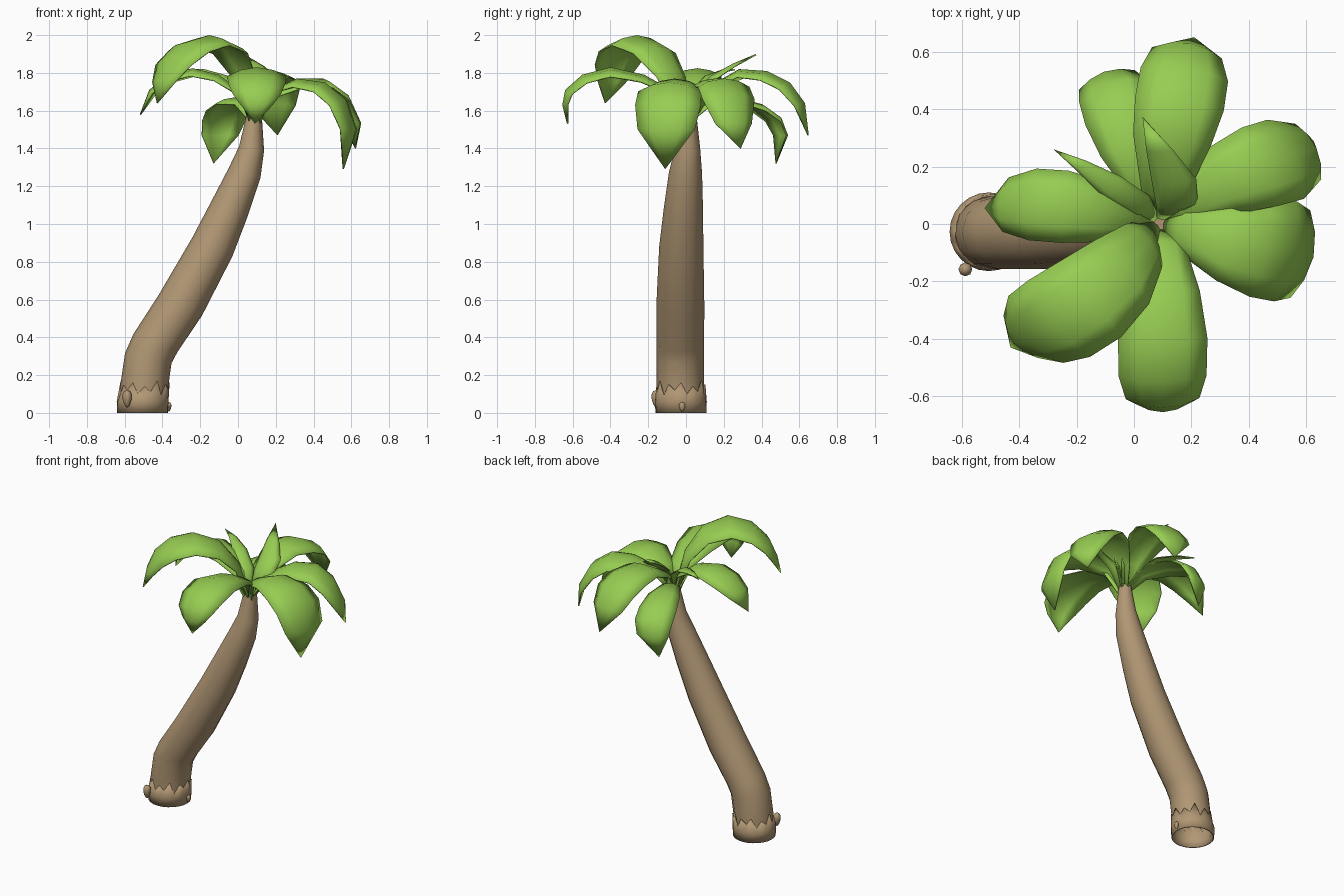
import bpy, bmesh, math
from mathutils import Vector, Matrix

if "Cube" in bpy.data.objects:
    bpy.data.objects.remove(bpy.data.objects["Cube"])


def material(name, rgb):
    m = bpy.data.materials.new(name)
    m.diffuse_color = (*rgb, 1)
    m.use_nodes = True
    m.node_tree.nodes["Principled BSDF"].inputs["Base Color"].default_value = m.diffuse_color
    return m


BARK = material("bark", (0.44, 0.31, 0.175))
GREEN = material("leaf_green", (0.31, 0.61, 0.085))


def finish(name, bm, mat, angle=50, thickness=0):
    bmesh.ops.remove_doubles(bm, verts=bm.verts, dist=0.0005)
    if not thickness:
        bmesh.ops.recalc_face_normals(bm, faces=bm.faces)
    me = bpy.data.meshes.new(name)
    bm.to_mesh(me)
    bm.free()
    me.materials.append(mat)
    ob = bpy.data.objects.new(name, me)
    bpy.context.collection.objects.link(ob)
    if thickness:
        s = ob.modifiers.new("thickness", 'SOLIDIFY')
        s.thickness, s.offset = thickness, -1
    bpy.ops.object.select_all(action='DESELECT')
    ob.select_set(True)
    bpy.context.view_layer.objects.active = ob
    bpy.ops.object.shade_smooth_by_angle(angle=math.radians(angle))
    return ob


def skin(bm, rows, closed):
    rows = [[bm.verts.new(p) for p in r] for r in rows]
    for a, b in zip(rows, rows[1:]):
        n = len(a)
        for i in range(n if closed else n - 1):
            j = (i + 1) % n
            bm.faces.new((a[i], a[j], b[j], b[i]))
    return rows


# Trunk: rings (x, y, z, radius, tilt in degrees) along a leaning path, open at the foot
bm = bmesh.new()
rings = []
for x, y, z, r, tilt in [(-.505, -.03, .03, .127, 3), (-.498, -.03, .13, .126, 6),
                         (-.475, -.03, .29, .126, 12), (-.437, -.03, .37, .126, 22),
                         (-.305, -.03, .57, .127, 26), (-.135, -.025, .88, .117, 26),
                         (-.045, -.014, 1.08, .104, 23), (.035, -.003, 1.27, .088, 18),
                         (.072, .008, 1.40, .067, 10), (.086, .015, 1.58, .04, 4)]:
    rot = Matrix.Rotation(math.radians(tilt), 3, 'Y')
    rings.append([Vector((x, y, z)) + rot @ Vector((r * math.cos(a), r * math.sin(a), 0))
                  for a in [math.tau * i / 12 for i in range(12)]])
rows = skin(bm, rings, True)
bm.faces.new(rows[-1])
finish("trunk", bm, BARK)

# Jagged bark collar around the foot
bm = bmesh.new()
jag = [.16, .10, .14, .11, .17, .09, .15, .12]
rings = [[], [], []]
for i in range(24):
    a = math.tau * i / 24
    top = jag[i % 8]
    for ring, r, z, dx in ((rings[0], .135, 0, 0), (rings[1], .137, .06, 0),
                           (rings[2], .130, top, .08 * top)):
        ring.append((-.505 + dx + r * math.cos(a), -.027 + r * math.sin(a), z))
skin(bm, rings, True)
finish("bark_collar", bm, BARK, 40, .008)

# Small root knobs, wider at the top
for name, loc, size in [("root_knob_front", (-.587, -.158, .075), (.03, .03, .046)),
                        ("root_knob_right", (-.366, -.02, .032), (.016, .02, .025))]:
    bm = bmesh.new()
    bmesh.ops.create_uvsphere(bm, u_segments=8, v_segments=6, radius=1)
    for v in bm.verts:
        taper = .8 + .25 * v.co.z
        v.co = Vector(loc) + Vector((v.co.x * size[0] * taper, v.co.y * size[1] * taper,
                                     v.co.z * size[2]))
    finish(name, bm, BARK)

# Leaves: arched blades along a drooping spine
BROAD = [(0, .2), (.12, .4), (.3, .74), (.48, .96), (.65, 1), (.8, .85), (.92, .46), (1, 0)]
POINTED = [(0, .25), (.25, .8), (.45, 1), (.7, .65), (1, 0)]


def sample(table, t):
    for (a, u), (b, v) in zip(table, table[1:]):
        if t <= b:
            return u + (v - u) * (t - a) / (b - a)
    return table[-1][1]


def leaf(name, width, profile, spine, arch=.3):
    pts = [Vector(p) for p in spine]
    lengths = [0]
    for a, b in zip(pts, pts[1:]):
        lengths.append(lengths[-1] + (b - a).length)
    d = pts[-2] - pts[0]
    side = Vector((d.y, -d.x, 0)).normalized()
    rows = []
    for i, p in enumerate(pts):
        tangent = (pts[min(i + 1, len(pts) - 1)] - pts[max(i - 1, 0)]).normalized()
        normal = side.cross(tangent).normalized()
        w = width * sample(profile, lengths[i] / lengths[-1])
        rows.append([p + side * (w * u) - normal * (arch * w * u * u)
                     for u in (-1, -.55, 0, .55, 1)])
    bm = bmesh.new()
    skin(bm, rows, False)
    bm.normal_update()
    if sum(f.normal.z * f.calc_area() for f in bm.faces) < 0:
        bmesh.ops.reverse_faces(bm, faces=bm.faces)
    finish(name, bm, GREEN, 60, .007)


leaf("leaf_front", .16, BROAD, [
    (.09, -.005, 1.54), (.1, -.06, 1.70), (.1, -.22, 1.79), (.1, -.4, 1.83),
    (.1, -.55, 1.79), (.1, -.64, 1.71), (.1, -.655, 1.63), (.09, -.63, 1.53)])
leaf("leaf_front_left", .175, BROAD, [
    (.085, 0, 1.56), (.055, -.06, 1.79), (-.02, -.15, 1.94), (-.15, -.26, 2.0),
    (-.28, -.345, 1.96), (-.37, -.39, 1.87), (-.415, -.41, 1.76), (-.43, -.43, 1.64)])
leaf("leaf_left", .13, BROAD, [
    (.075, .01, 1.56), (.02, .02, 1.70), (-.1, .04, 1.79), (-.24, .06, 1.825),
    (-.37, .07, 1.79), (-.47, .07, 1.71), (-.52, .055, 1.58)])
leaf("leaf_back_left", .125, BROAD, [
    (.075, .025, 1.56), (.04, .11, 1.65), (-.02, .27, 1.67), (-.06, .4, 1.635),
    (-.085, .49, 1.57), (-.105, .53, 1.47), (-.13, .48, 1.32)])
leaf("leaf_back", .16, BROAD, [
    (.09, .02, 1.56), (.1, .09, 1.71), (.13, .28, 1.82), (.16, .43, 1.81),
    (.18, .55, 1.75), (.19, .63, 1.64), (.21, .65, 1.47)])
leaf("leaf_back_right", .155, BROAD, [
    (.095, .015, 1.56), (.155, .055, 1.69), (.31, .15, 1.77), (.45, .205, 1.77),
    (.56, .24, 1.69), (.635, .265, 1.54), (.625, .29, 1.40)])
leaf("leaf_right", .18, BROAD, [
    (.095, .005, 1.56), (.155, -.015, 1.70), (.31, -.06, 1.77), (.46, -.09, 1.75),
    (.57, -.105, 1.66), (.625, -.115, 1.5), (.56, -.11, 1.29)])
leaf("young_leaf_back", .085, POINTED, [
    (.1, .01, 1.56), (.15, .05, 1.72), (.14, .14, 1.79), (.09, .25, 1.85), (.03, .37, 1.9)])
leaf("young_leaf_left", .055, POINTED, [
    (.085, .01, 1.56), (.035, .055, 1.71), (-.07, .125, 1.79), (-.18, .2, 1.82),
    (-.28, .26, 1.82)])
